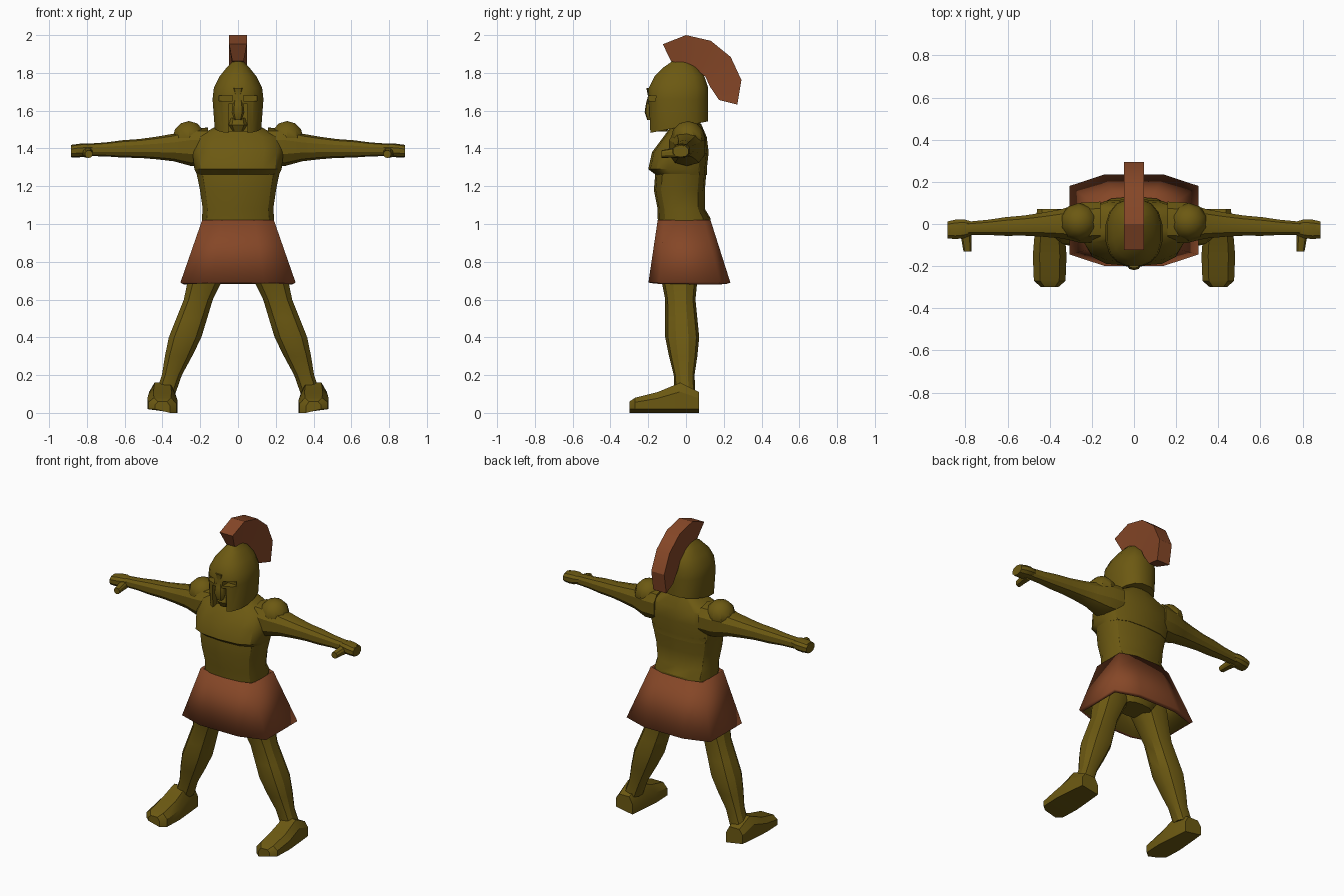
import bpy, bmesh, math
from mathutils import Vector

if "Cube" in bpy.data.objects:
    bpy.data.objects.remove(bpy.data.objects["Cube"])


def material(name, rgb):
    mat = bpy.data.materials.new(name)
    mat.use_nodes = True
    mat.diffuse_color = (*rgb, 1)
    mat.node_tree.nodes["Principled BSDF"].inputs["Base Color"].default_value = (*rgb, 1)
    return mat


OLIVE = material("olive bronze", (.15, .1, .006))
RED = material("rust red", (.235, .062, .02))
AXIS_X, AXIS_Y, AXIS_Z = Vector((1, 0, 0)), Vector((0, 1, 0)), Vector((0, 0, 1))


def make_active(ob):
    bpy.ops.object.select_all(action="DESELECT")
    ob.select_set(True)
    bpy.context.view_layer.objects.active = ob


def smooth(ob):
    make_active(ob)
    bpy.ops.object.shade_smooth_by_angle(angle=math.radians(32))


def skin(name, rings, mat, caps=True):
    """Join rings of points into one surface."""
    bm = bmesh.new()
    loops = [[bm.verts.new(point) for point in ring] for ring in rings]
    count = len(loops[0])
    for lower, upper in zip(loops, loops[1:]):
        for i in range(count):
            j = (i + 1) % count
            bm.faces.new((lower[i], lower[j], upper[j], upper[i]))
    if caps:
        bm.faces.new(loops[0])
        bm.faces.new(loops[-1])
    bmesh.ops.recalc_face_normals(bm, faces=bm.faces)
    mesh = bpy.data.meshes.new(name)
    bm.to_mesh(mesh)
    bm.free()
    ob = bpy.data.objects.new(name, mesh)
    bpy.context.collection.objects.link(ob)
    mesh.materials.append(mat)
    smooth(ob)
    return ob


def rounded(center, across, along, half_across, half_along, count, square):
    """Rounded-box cross-section; a lower square value is boxier."""
    points = []
    for i in range(count):
        angle = math.tau * (i + .5) / count
        c, s = math.cos(angle), math.sin(angle)
        points.append(Vector(center)
                      + across * half_across * math.copysign(abs(c) ** square, c)
                      + along * half_along * math.copysign(abs(s) ** square, s))
    return points


def body(name, sections, count=14, square=.7):
    """Upright form; each section is height, half width, front, back."""
    return skin(name, [
        rounded((0, (front + back) / 2, z), AXIS_X, AXIS_Y,
                width, (back - front) / 2, count, square)
        for z, width, front, back in sections], OLIVE)


def limb(name, start, end, radii, across=AXIS_X, along=AXIS_Y, flat=1):
    """Evenly spaced cross-sections on a straight line."""
    start, end = Vector(start), Vector(end)
    last = len(radii) - 1
    return skin(name, [
        rounded(start.lerp(end, i / last), across, along, radius, radius * flat, 10, .85)
        for i, radius in enumerate(radii)], OLIVE)


def box(name, center, size):
    bpy.ops.mesh.primitive_cube_add(size=1, location=center)
    ob = bpy.context.object
    ob.name, ob.scale, ob.hide_render = name, size, True
    return ob


# Trunk: abdomen with a belt lip, chest with a ledge below it
body("abdomen", [
    (.74, .1, -.08, .08), (.84, .17, -.12, .12), (1.03, .195, -.15, .13),
    (1.08, .19, -.15, .1), (1.18, .205, -.17, .1), (1.3, .23, -.16, .11)])
body("chest", [
    (1.26, .22, -.16, .11), (1.29, .235, -.2, .11), (1.38, .245, -.18, .12),
    (1.46, .23, -.12, .11), (1.53, .09, -.07, .08)])
limb("neck", (0, 0, 1.45), (0, -.01, 1.62), (.1, .08, .08))


# Flared eight-sided skirt with an olive lining
def octagon(z, width, depth, y):
    corners = [(1, .75), (.46, 1), (-.46, 1), (-1, .75)]
    corners += [(-a, -b) for a, b in corners]
    return [(a * width, y + b * depth, z) for a, b in corners]


skirt = skin("skirt", [octagon(.69, .305, .217, .018), octagon(1.02, .19, .14, -.01)],
             RED, caps=False)
skirt.data.materials.append(OLIVE)
lining = skirt.modifiers.new("lining", "SOLIDIFY")
lining.thickness = .025
lining.material_offset = 1

# Helmet with a slanted lower edge
helmet = body("helmet", [
    (1.52, .125, -.2, .12), (1.66, .137, -.205, .12), (1.72, .13, -.2, .12),
    (1.78, .1, -.17, .1), (1.83, .06, -.12, .06), (1.87, .02, -.06, 0)], 16, .85)
for vert in helmet.data.vertices:
    if vert.co.z < 1.6:
        vert.co.z += .2 * vert.co.y

# Eye and mouth openings
openings = [box("eye_cutter", (x, -.21, 1.665), (.07, .13, .03)) for x in (-.065, .065)]
openings.append(box("mouth_cutter", (0, -.22, 1.53), (.1, .15, .21)))
for cutter in openings:
    cut = helmet.modifiers.new("opening", "BOOLEAN")
    cut.object, cut.operation, cut.solver = cutter, "DIFFERENCE", "EXACT"
    make_active(helmet)
    bpy.ops.object.modifier_apply(modifier=cut.name)
    bpy.data.objects.remove(cutter)
smooth(helmet)
limb("nose_guard", (0, -.185, 1.55), (0, -.18, 1.72), (.02, .035, .03, .02, .03))
limb("chin", (0, -.13, 1.49), (0, -.13, 1.56), (.03, .05, .04))

# Crest: a wedge-shaped fan around the back of the helmet
crest = []
for i, inner in enumerate((.18, .13, .13, .13, .14, .18)):
    angle = math.radians(26 * i - 14)
    outer = .28 if i in (0, 5) else .3
    crest.append([(x, radius * math.cos(angle), 1.7 + radius * math.sin(angle))
                  for x, radius in ((-.047, outer), (.047, outer), (.03, inner), (-.03, inner))])
skin("crest", crest, RED)


def foot_ring(x, y, width, top, side):
    """Flat sole tilted up outward, with a narrower rounded top."""
    outline = [(-width, 0), (width, .02), (width, top * .7), (width * .6, top),
               (-width * .6, top), (-width, top * .6)]
    return [(side * (x + offset), y, z) for offset, z in outline]


# Limbs on both sides
for label, side in (("left", 1), ("right", -1)):
    limb(label + "_arm", (side * .16, .01, 1.41), (side * .88, -.025, 1.39),
         (.1, .1, .073, .06, .05, .046, .037, .033, .03), AXIS_Y, AXIS_Z)
    limb(label + "_hand", (side * .77, -.02, 1.395), (side * .885, -.028, 1.385),
         (.033, .047, .048, .042), AXIS_Y, AXIS_Z, .75)
    limb(label + "_thumb", (side * .8, -.03, 1.38), (side * .79, -.13, 1.37),
         (.03, .024, .02), AXIS_X, AXIS_Z)
    bpy.ops.mesh.primitive_uv_sphere_add(segments=10, ring_count=6, radius=.09,
                                         location=(side * .26, .01, 1.455))
    cap = bpy.context.object
    cap.name = label + "_shoulder_cap"
    cap.data.materials.append(OLIVE)
    smooth(cap)
    limb(label + "_leg", (side * .14, -.04, .8), (side * .385, -.005, .1),
         (.11, .095, .08, .085, .09, .075, .055, .055))
    skin(label + "_foot", [
        foot_ring(.4, y, width, top, side) for y, width, top in
        ((.07, .06, .11), (-.03, .07, .16), (-.15, .08, .11), (-.27, .075, .08),
         (-.3, .04, .06))], OLIVE)
